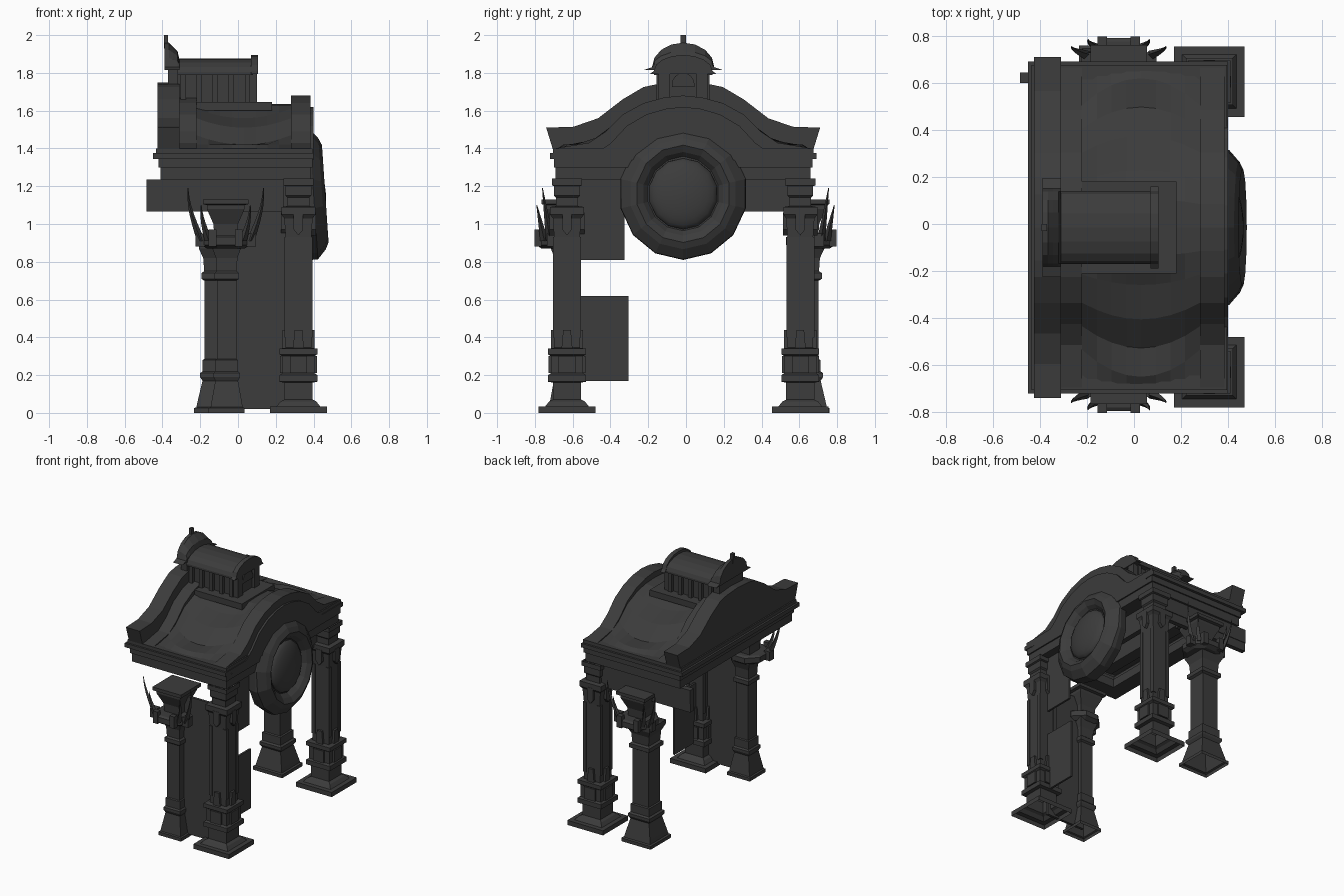
import bpy, bmesh, math
from mathutils import Vector

old = bpy.data.objects.get("Cube")
if old:
    bpy.data.objects.remove(old)

stone = bpy.data.materials.new("dark_stone")
stone.use_nodes = True
COLOUR = (0.045, 0.045, 0.045, 1)
stone.diffuse_color = COLOUR
stone.node_tree.nodes["Principled BSDF"].inputs["Base Color"].default_value = COLOUR
MID = -0.015  # centre line of the roof in y


def finish(name, bm, smooth=False):
    bmesh.ops.recalc_face_normals(bm, faces=bm.faces)
    mesh = bpy.data.meshes.new(name)
    bm.to_mesh(mesh)
    bm.free()
    mesh.materials.append(stone)
    ob = bpy.data.objects.new(name, mesh)
    bpy.context.collection.objects.link(ob)
    if smooth:
        mesh.shade_smooth()


def loft(name, rings, cap=True, smooth=False):
    """Skin a list of closed rings of points."""
    bm = bmesh.new()
    vs = [[bm.verts.new(p) for p in r] for r in rings]
    n = len(vs[0])
    for a, b in zip(vs, vs[1:]):
        for i in range(n):
            bm.faces.new((a[i], a[(i + 1) % n], b[(i + 1) % n], b[i]))
    if cap:
        bm.faces.new(vs[0])
        bm.faces.new(vs[-1])
    finish(name, bm, smooth)


def box(name, x0, x1, y0, y1, z0, z1):
    loft(name, [[(x0, y0, z), (x1, y0, z), (x1, y1, z), (x0, y1, z)] for z in (z0, z1)])


def prism(name, profile, x0, x1):
    """Extrude a (y, z) outline along x."""
    loft(name, [[(x, y, z) for y, z in profile] for x in (x0, x1)])


def stack(name, x, y, steps, sides=4, cap=True):
    """Column from (height, half width) steps."""
    k = 1 / math.cos(math.pi / sides)
    turns = [(i + 0.5) * math.tau / sides for i in range(sides)]
    loft(name, [[(x + h * k * math.cos(a), y + h * k * math.sin(a), z) for a in turns]
                for z, h in steps], cap)


def slab(name, half, x0, x1, floor):
    """Solid gable from a half outline running from apex to eave."""
    w = half[-1][0] - 0.04
    right = [(MID + y, z) for y, z in half] + [(MID + w, floor)]
    left = [(2 * MID - y, z) for y, z in reversed(right[1:])]
    prism(name, right + left, x0, x1)


# Roof outlines, apex to eave
gable = [(0, 1.75), (0.14, 1.74), (0.21, 1.725), (0.32, 1.66), (0.45, 1.56), (0.58, 1.515), (0.725, 1.51)]
band = [(0, 1.68), (0.1, 1.67), (0.21, 1.64), (0.32, 1.58), (0.41, 1.49), (0.5, 1.43), (0.68, 1.40)]
slab("rear_gable", gable, -0.425, -0.31, 1.38)
slab("rear_roof_band", band, -0.31, -0.22, 1.37)
slab("front_roof_band", band, 0.28, 0.385, 1.37)
slab("front_tympanum_moulding", [(y * 0.93, z - 0.06) for y, z in band], 0.385, 0.4, 1.36)

# Sagging roof between the bands
ribs = [(0, 1.635), (0.1, 1.63), (0.2, 1.61), (0.32, 1.56), (0.42, 1.47), (0.52, 1.42), (0.68, 1.39)]
bm = bmesh.new()
grid = []
COLS = 8
for i in range(COLS + 1):
    u = 2 * i / COLS - 1
    swell = 1 - u * u
    row = [(y * (1 + 0.22 * swell * (y < 0.6)), z - 0.05 * swell * (0.15 < y < 0.5)) for y, z in ribs]
    points = [(-y, z) for y, z in reversed(row[1:])] + row
    grid.append([bm.verts.new((0.03 + 0.25 * u, MID + y, z)) for y, z in points])
for a, b in zip(grid, grid[1:]):
    for j in range(len(a) - 1):
        bm.faces.new((a[j], a[j + 1], b[j + 1], b[j]))
finish("sagging_roof", bm)

# Entablature and cornices as open frames
for name, x0, x1, w, z0, z1, t in (
        ("architrave", -0.41, 0.385, 0.675, 1.235, 1.30, 0.12),
        ("frieze", -0.42, 0.395, 0.685, 1.30, 1.345, 0.1),
        ("cornice", -0.45, 0.40, 0.705, 1.345, 1.375, 0.1),
        ("cornice_top", -0.435, 0.395, 0.69, 1.375, 1.40, 0.06)):
    for s in (-1, 1):
        a, b = sorted((MID + s * w, MID + s * (w - t)))
        box(name + "_side", x0, x1, a, b, z0, z1)
    box(name + "_rear", x0, x0 + t, MID - w + t, MID + w - t, z0, z1)
    box(name + "_front", x1 - t, x1, MID - w + t, MID + w - t, z0, z1)

# Lantern on the ridge
box("lantern_plinth", -0.22, 0.18, MID - 0.195, MID + 0.195, 1.60, 1.645)
box("lantern_body", -0.33, 0.08, MID - 0.115, MID + 0.115, 1.62, 1.81)
for i in range(5):
    x = -0.29 + 0.085 * i
    for s in (-1, 1):
        y = MID + s * 0.12
        box("lantern_pilaster", x - 0.014, x + 0.014, y - 0.02, y + 0.02, 1.64, 1.8)
for s in (-1, 1):
    y = MID + s * 0.1
    box("lantern_end_pilaster", 0.06, 0.1, y - 0.03, y + 0.03, 1.64, 1.81)


def arch(w, base, h, flare=0.0, n=8):
    pts = [(MID + w * math.cos(math.pi * i / n), base + h * math.sin(math.pi * i / n)) for i in range(n + 1)]
    lip = w + flare
    return [(MID + lip, base - 0.015)] + pts + [(MID - lip, base - 0.015)]


prism("lantern_barrel_roof", arch(0.155, 1.805, 0.07), -0.32, 0.08)
prism("lantern_end_rib", arch(0.155, 1.81, 0.085, 0.02), 0.07, 0.105)
prism("lantern_end_arch", arch(0.06, 1.74, 0.06), 0.08, 0.095)
loft("lantern_gable", [[(x, y, z) for y, z in arch(0.165, 1.83, h, 0.045)]
                       for x, h in ((-0.39, 0.13), (-0.365, 0.13), (-0.345, 0.11), (-0.32, 0.085), (-0.31, 0.04))])
box("lantern_rear_wall", -0.37, -0.32, MID - 0.14, MID + 0.14, 1.62, 1.82)
box("finial", -0.393, -0.37, MID - 0.014, MID + 0.014, 1.93, 2.0)

# Round medallion on the +x face, leaning forward at the foot
SIDES = 14
angles = [math.tau * (i + 0.5) / SIDES for i in range(SIDES)]


def disc(name, steps, smooth=False):
    loft(name, [[(x - 0.07 * r * math.sin(a) * (x > 0.39), MID + r * math.cos(a), 1.16 + r * math.sin(a) * 1.03)
                 for a in angles] for x, r in steps], True, smooth)


disc("medallion_ring", [(0.33, 0.33), (0.385, 0.34), (0.40, 0.337), (0.445, 0.285), (0.462, 0.25),
                        (0.44, 0.215), (0.41, 0.19)])
disc("medallion_dome", [(0.405 + 0.06 * math.sin(t), 0.185 * math.cos(t))
                        for t in [math.pi / 2 * k / 6 * 0.97 for k in range(7)]], True)

# Main columns under the +x end
main_steps = [(0, 0.15), (0.035, 0.15), (0.035, 0.115), (0.06, 0.095), (0.07, 0.075), (0.16, 0.075), (0.165, 0.1),
              (0.2, 0.1), (0.21, 0.085), (0.3, 0.085), (0.31, 0.1), (0.34, 0.1), (0.345, 0.068), (0.93, 0.068),
              (1.03, 0.075), (1.05, 0.09), (1.09, 0.09), (1.095, 0.058), (1.14, 0.058), (1.15, 0.068),
              (1.2, 0.068), (1.205, 0.08), (1.24, 0.08)]
for s, cy in ((-1, -0.63), (1, 0.605)):
    stack("main_column", 0.32, cy, main_steps, cap=False)
    for q in range(4):
        # Raised edge strips, foot blocks and shields on each side
        d = Vector((math.cos(q * math.pi / 2), math.sin(q * math.pi / 2), 0))
        t = Vector((-d.y, d.x, 0))
        c = Vector((0.32, cy, 0))

        def plate(name, outline, near, far):
            loft(name, [[c + d * r + t * u + Vector((0, 0, z)) for u, z in outline] for r in (near, far)])

        for e in (-1, 1):
            plate("shaft_strip", [(e * 0.072, 0.4), (e * 0.045, 0.4), (e * 0.045, 0.93), (e * 0.072, 0.93)], 0.06, 0.074)
        plate("foot_block", [(-0.03, 0.33), (0.03, 0.33), (0.02, 0.44), (-0.02, 0.44)], 0.06, 0.085)
        plate("plinth_block", [(-0.045, 0.21), (0.045, 0.21), (0.045, 0.3), (-0.045, 0.3)], 0.08, 0.098)
        plate("shield", [(0, 0.94), (0.025, 0.97), (0.025, 1.06), (-0.025, 1.06), (-0.025, 0.97)], 0.06, 0.092)

# Inner columns with horned capitals
for s, cx, cy, k in ((-1, -0.06, -0.64, 1.0), (1, -0.11, 0.635, 1.3)):
    steps = [(0, 0.095), (0.025, 0.095), (0.03, 0.085), (0.06, 0.08), (0.17, 0.06), (0.19, 0.07), (0.21, 0.07),
             (0.22, 0.06), (0.28, 0.06), (0.285, 0.052), (0.7, 0.052), (0.71, 0.065), (0.74, 0.065),
             (0.75, 0.053), (0.82, 0.057), (0.87, 0.075), (0.9, 0.075)]
    stack("inner_column", cx, cy, [(z, h * k) for z, h in steps], cap=False)
    x, y = -0.065, cy + s * 0.025
    stack("capital_tray", x, y, [(0.87, 0.1), (0.89, 0.13), (0.93, 0.13), (0.94, 0.115)], 8)
    stack("capital_crown", x, y - s * 0.02,
          [(0.93, 0.06), (1.0, 0.065), (1.08, 0.1), (1.1, 0.1), (1.105, 0.12), (1.13, 0.12)])
    for e in (-1, 1):
        bx = x + e * 0.07
        box("tray_block", bx - 0.02, bx + 0.02, y + s * 0.1, y + s * 0.138, 0.88, 0.97)
        ex = x + e * 0.135
        box("tray_side_block", ex - 0.025, ex + 0.025, y + s * 0.02, y + s * 0.07, 0.88, 0.95)
        # Tapering horns sweeping outward
        for root, sweep, depth, top in ((0.13, 0.07, 0.055, 1.19), (0.09, 0.04, 0.085, 1.1)):
            rings = []
            for i in range(7):
                f = i / 6
                hx = x + e * (root + sweep * math.sin(f * math.pi / 2))
                hy = y + s * (depth + 0.04 * f)
                r = 0.02 * (1 - f) + 0.002
                rings.append([(hx + r * a, hy + r * b, 0.91 + (top - 0.91) * f)
                              for a, b in ((1, 0), (0, 1), (-1, 0), (0, -1))])
            loft("horn", rings)

# Beams and thin walls
box("side_beam", -0.485, 0.27, 0.60, 0.645, 1.13, 1.235)
box("side_beam_lower", -0.485, 0.27, 0.605, 0.64, 1.065, 1.13)
box("cross_beam", 0.24, 0.28, -0.58, 0.56, 1.065, 1.24)
box("side_wall", -0.06, 0.27, -0.64, -0.62, 0.02, 1.065)
box("lower_wing_wall", 0.31, 0.325, -0.58, -0.305, 0.17, 0.62)
box("upper_wing_wall", 0.31, 0.325, -0.58, -0.325, 0.81, 1.24)
